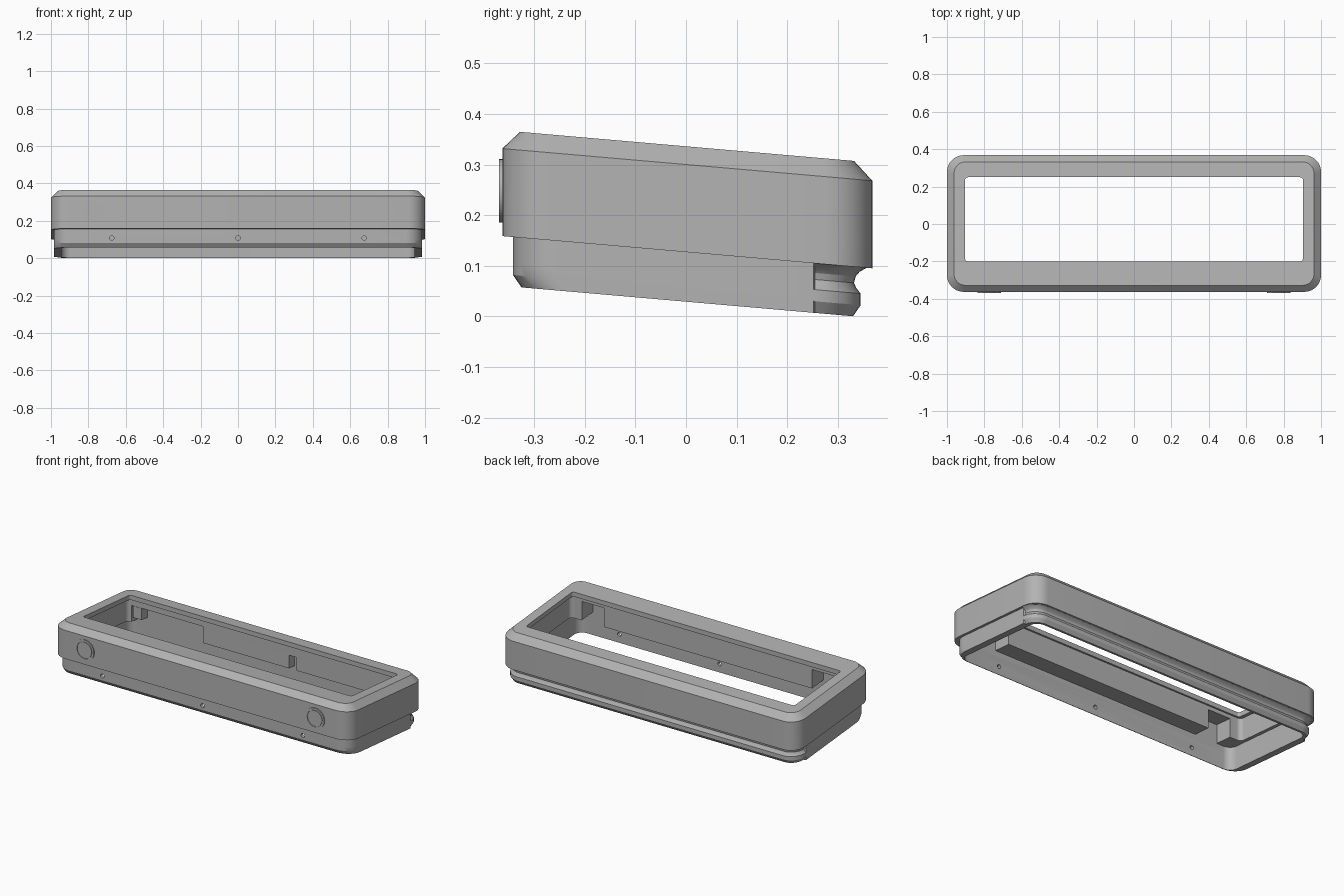
import bpy, bmesh, math
from mathutils import Vector

SLOPE = 0.087   # the whole frame leans down toward the back
SEG = 8

cube = bpy.data.objects.get("Cube")
if cube:
    bpy.data.objects.remove(cube)

grey = bpy.data.materials.new("plain_grey")
grey.use_nodes = True
colour = (0.45, 0.45, 0.45, 1)
grey.diffuse_color = colour
grey.node_tree.nodes["Principled BSDF"].inputs["Base Color"].default_value = colour


def outline(hx, y0, y1, r, back=0.0):
    """Rounded rectangle; 'back' moves the rear edge and rear corners outward."""
    pts = []
    corners = [(hx - r, y1 - r, 0), (r - hx, y1 - r, 90),
               (r - hx, y0 + r, 180), (hx - r, y0 + r, 270)]
    for k, (cx, cy, start) in enumerate(corners):
        if k == 0:
            pts.append((hx, cy - 0.003))
        for i in range(SEG + 1):
            a = math.radians(start + 90 * i / SEG)
            rr = r + (back if k < 2 else 0)
            pts.append((cx + rr * math.cos(a), cy + rr * math.sin(a)))
        if k == 1:
            pts.append((-hx, cy - 0.003))
    return pts


def finish(name, bm, lean=True):
    if lean:
        for v in bm.verts:
            v.co.z -= SLOPE * v.co.y
    bmesh.ops.recalc_face_normals(bm, faces=bm.faces)
    mesh = bpy.data.meshes.new(name)
    bm.to_mesh(mesh)
    bm.free()
    obj = bpy.data.objects.new(name, mesh)
    bpy.context.collection.objects.link(obj)
    mesh.materials.append(grey)
    return obj


def ring(name, loops):
    """Join a closed cycle of (outline, height) loops into a solid ring."""
    bm = bmesh.new()
    rows = [[bm.verts.new((x, y, z)) for x, y in pts] for pts, z in loops]
    for k, a in enumerate(rows):
        b = rows[(k + 1) % len(rows)]
        for i in range(len(a)):
            j = (i + 1) % len(a)
            bm.faces.new((a[i], a[j], b[j], b[i]))
    return finish(name, bm)


def box(name, x0, x1, y0, y1, z0, z1):
    bm = bmesh.new()
    bmesh.ops.create_cube(bm, size=1)
    for v in bm.verts:
        v.co = Vector((x0 if v.co.x < 0 else x1,
                       y0 if v.co.y < 0 else y1,
                       z0 if v.co.z < 0 else z1))
    return finish(name, bm)


def lathe_y(name, x, z, profile):
    """Turn a (radius, y) profile about an axis running front to back."""
    bm = bmesh.new()
    n = 32
    rows = [[bm.verts.new((x + r * math.cos(math.tau * i / n), y,
                           z + r * math.sin(math.tau * i / n)))
             for i in range(n)] for r, y in profile]
    for a, b in zip(rows, rows[1:]):
        for i in range(n):
            j = (i + 1) % n
            bm.faces.new((a[i], a[j], b[j], b[i]))
    bm.faces.new(rows[0])
    bm.faces.new(rows[-1])
    return finish(name, bm, lean=False)


def cut(target, cutters):
    bpy.context.view_layer.objects.active = target
    for c in cutters:
        c.hide_render = True
        mod = target.modifiers.new("cut", "BOOLEAN")
        mod.operation = "DIFFERENCE"
        mod.solver = "EXACT"
        mod.object = c
        bpy.ops.object.modifier_apply(modifier=mod.name)
        bpy.data.objects.remove(c)


# Upper frame: chamfered rim, window lip, thick wall above a thin one
wide = outline(1, -0.363, 0.368, 0.09)
inner = outline(0.945, -0.322, 0.315, 0.05)
thick = outline(0.925, -0.212, 0.262, 0.025)
window = outline(0.903, -0.2, 0.25, 0.015)
upper_frame = ring("upper_frame", [
    (wide, 0.127), (wide, 0.300),
    (outline(0.962, -0.328, 0.332, 0.06), 0.336),
    (window, 0.336), (window, 0.308), (thick, 0.308),
    (thick, 0.170), (inner, 0.170), (inner, 0.127)])

# Pockets inside the thick walls
pockets = [box("front_pocket", s * 0.775 - 0.075, s * 0.775 + 0.075,
               -0.322, -0.19, 0.14, 0.285) for s in (-1, 1)]
pockets.append(box("back_recess", -0.90, -0.42, 0.24, 0.315, 0.14, 0.27))
pockets.append(box("back_slot", 0.16, 0.21, 0.24, 0.315, 0.14, 0.25))
cut(upper_frame, pockets)
box("back_tab", -0.89, -0.83, 0.26, 0.32, 0.20, 0.27)

# Lower skirt: front chamfer, rear groove and bead
side = dict(hx=0.985, y1=0.345, r=0.09)
steps = [(0.127, 0.012), (0.118, -0.002), (0.108, -0.010), (0.095, -0.013),
         (0.086, -0.009), (0.075, 0), (0.052, 0), (0.029, -0.015)]
loops = [(outline(y0=-0.325 if z < 0.04 else -0.342, back=d, **side), z)
         for z, d in steps]
lower_skirt = ring("lower_skirt", loops + [(inner, 0.029), (inner, 0.127)])

# Screw holes through the front of the skirt
cut(lower_skirt, [lathe_y("screw_hole", x, 0.108, [(0.012, -0.4), (0.012, -0.28)])
                  for x in (-0.675, 0, 0.675)])

# Round front buttons with a fine ring groove
buttons = [lathe_y(name, x, 0.248, [
    (0.063, -0.350), (0.063, -0.369), (0.051, -0.369), (0.051, -0.365),
    (0.048, -0.365), (0.048, -0.369)])
    for name, x in (("right_button", -0.775), ("left_button", 0.775))]

# Smooth the rounded corners, keep the edges crisp
bpy.ops.object.select_all(action="DESELECT")
for obj in [upper_frame, lower_skirt] + buttons:
    obj.select_set(True)
bpy.context.view_layer.objects.active = upper_frame
bpy.ops.object.shade_smooth_by_angle(angle=math.radians(25))
